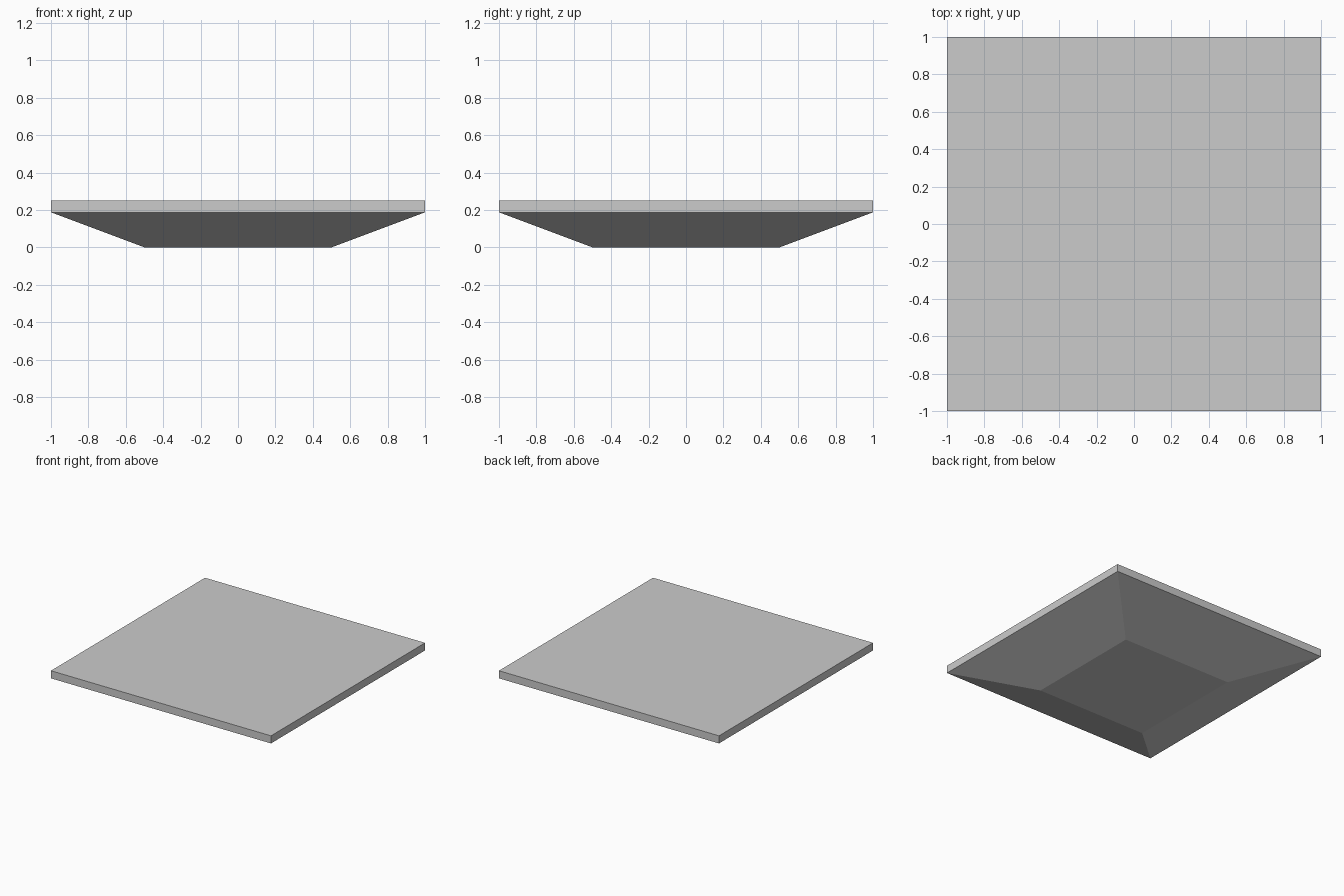
import bpy, bmesh
from mathutils import Matrix, Vector

if "Cube" in bpy.data.objects:
    bpy.data.objects.remove(bpy.data.objects["Cube"])

RIM_Z, TOP_Z = 0.1875, 0.25   # underside and top of the flat slab
HALF_BASE = 0.5               # half width of the small foot

bm = bmesh.new()

# Square slab
slab = Matrix.Translation((0, 0, (RIM_Z + TOP_Z) / 2)) @ Matrix.Diagonal((2, 2, TOP_Z - RIM_Z, 1))
bmesh.ops.create_cube(bm, size=1, matrix=slab)

# Tapered underside: extrude the bottom face down and narrow it
bm.normal_update()
bottom = min(bm.faces, key=lambda f: f.calc_center_median().z)
foot = bmesh.ops.extrude_discrete_faces(bm, faces=[bottom])["faces"][0]
bmesh.ops.translate(bm, verts=foot.verts, vec=Vector((0, 0, -RIM_Z)))
bmesh.ops.scale(bm, verts=foot.verts, vec=(HALF_BASE, HALF_BASE, 1))
bmesh.ops.recalc_face_normals(bm, faces=bm.faces)

mesh = bpy.data.meshes.new("tapered_slab")
bm.to_mesh(mesh)
bm.free()
bpy.context.collection.objects.link(bpy.data.objects.new("tapered_slab", mesh))
